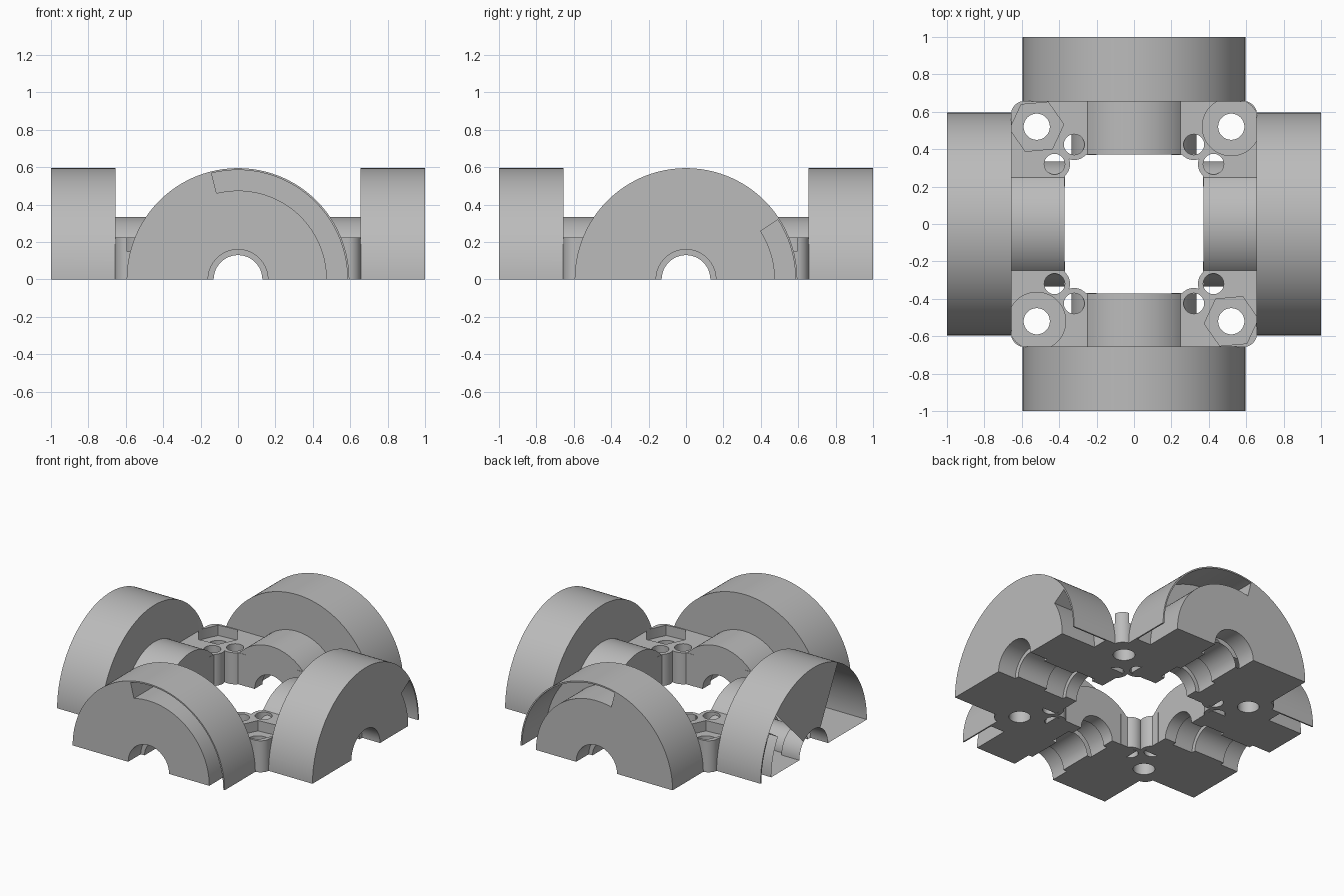
import bpy, bmesh, math

if "Cube" in bpy.data.objects:
    bpy.data.objects.remove(bpy.data.objects["Cube"])

grey = bpy.data.materials.new("grey plastic")
grey.diffuse_color = (0.5, 0.5, 0.5, 1)
grey.use_nodes = True
grey.node_tree.nodes["Principled BSDF"].inputs["Base Color"].default_value = grey.diffuse_color


def prism(outline, a, b, place):
    """Extrude a 2D outline from a to b; place maps (p, q, depth) to the world."""
    bm = bmesh.new()
    low = [bm.verts.new(place(p, q, a)) for p, q in outline]
    high = [bm.verts.new(place(p, q, b)) for p, q in outline]
    bm.faces.new(low)
    bm.faces.new(high)
    n = len(low)
    for i in range(n):
        j = (i + 1) % n
        bm.faces.new((low[i], low[j], high[j], high[i]))
    bmesh.ops.recalc_face_normals(bm, faces=bm.faces)
    mesh = bpy.data.meshes.new("part")
    bm.to_mesh(mesh)
    bm.free()
    ob = bpy.data.objects.new("part", mesh)
    bpy.context.collection.objects.link(ob)
    return ob


def circle(r, cx=0, cy=0, n=128, turn=0.0):
    return [(cx + r * math.cos(turn + math.tau * i / n),
             cy + r * math.sin(turn + math.tau * i / n)) for i in range(n)]


def combine(target, tool, operation):
    mod = target.modifiers.new("cut", 'BOOLEAN')
    mod.operation = operation
    mod.solver = 'EXACT'
    mod.object = tool
    bpy.context.view_layer.objects.active = target
    bpy.ops.object.modifier_apply(modifier=mod.name)
    bpy.data.objects.remove(tool, do_unlink=True)


def arm_placer(axis, sign):
    if axis == 'y':
        return lambda u, z, w: (u, sign * w, z)
    return lambda u, z, w: (sign * w, u, z)


def corner_placer(sx, sy):
    return lambda p, q, z: (sx * p, sy * q, z)


LOW, DECK = -0.1, 0.223
HOLES = [(0.32, 0.425), (0.425, 0.32)]

# corner blocks with bolt holes, pockets and tie holes
corners = []
for sx in (-1, 1):
    for sy in (-1, 1):
        place = corner_placer(sx, sy)
        arc = [(0.587 + 0.07 * math.cos(t * math.pi / 20),
                0.587 + 0.07 * math.sin(t * math.pi / 20)) for t in range(11)]
        outline = [(0.37, 0.2), (0.657, 0.2)] + arc + [(0.2, 0.657), (0.2, 0.37), (0.37, 0.37)]
        block = prism(outline, LOW, DECK, place)
        for cx, cy in HOLES:
            combine(block, prism(circle(0.083, cx, cy, 48), LOW, DECK, place), 'UNION')
        for cx, cy in HOLES:
            combine(block, prism(circle(0.055, cx, cy, 48), LOW - 0.1, 0.4, place), 'DIFFERENCE')
        combine(block, prism(circle(0.07, 0.52, 0.52, 48), LOW - 0.1, 0.4, place), 'DIFFERENCE')
        if sx == sy:
            pocket = circle(0.155, 0.52, 0.52, 64)
        else:
            pocket = circle(0.145, 0.52, 0.52, 6, math.radians(-5))
        combine(block, prism(pocket, 0.15, 0.4, place), 'DIFFERENCE')
        corners.append(block)

# four arms: drum, hub, arc slot and stepped bore
body = None
for axis, sign, slot_end in (('y', -1, 104), ('y', 1, 104), ('x', 1, 33), ('x', -1, 33)):
    place = arm_placer(axis, sign)
    arm = prism(circle(0.595, n=160), 0.655, 1.0, place)
    combine(arm, prism(circle(0.335), 0.372, 0.7, place), 'UNION')
    steps = 48
    angles = [math.radians(-12 + (slot_end + 12) * i / steps) for i in range(steps + 1)]
    slot = [(0.585 * math.cos(t), 0.585 * math.sin(t)) for t in angles]
    slot += [(0.475 * math.cos(t), 0.475 * math.sin(t)) for t in reversed(angles)]
    combine(arm, prism(slot, 0.73, 1.1, place), 'DIFFERENCE')
    combine(arm, prism(circle(0.13, n=64), 0.2, 1.1, place), 'DIFFERENCE')
    combine(arm, prism(circle(0.16, n=64), 0.86, 1.1, place), 'DIFFERENCE')
    combine(arm, prism(circle(0.16, n=64), 0.46, 0.62, place), 'DIFFERENCE')
    if body is None:
        body = arm
    else:
        combine(body, arm, 'UNION')

for block in corners:
    combine(body, block, 'UNION')

# flat split plane at the base
square = [(-2, -2), (2, -2), (2, 2), (-2, 2)]
combine(body, prism(square, -2, 0, lambda p, q, z: (p, q, z)), 'DIFFERENCE')

body.name = "housing_half"
body.data.materials.clear()
body.data.materials.append(grey)
for f in body.data.polygons:
    f.material_index = 0
bpy.ops.object.select_all(action='DESELECT')
body.select_set(True)
bpy.context.view_layer.objects.active = body
bpy.ops.object.shade_smooth_by_angle(angle=math.radians(30))
